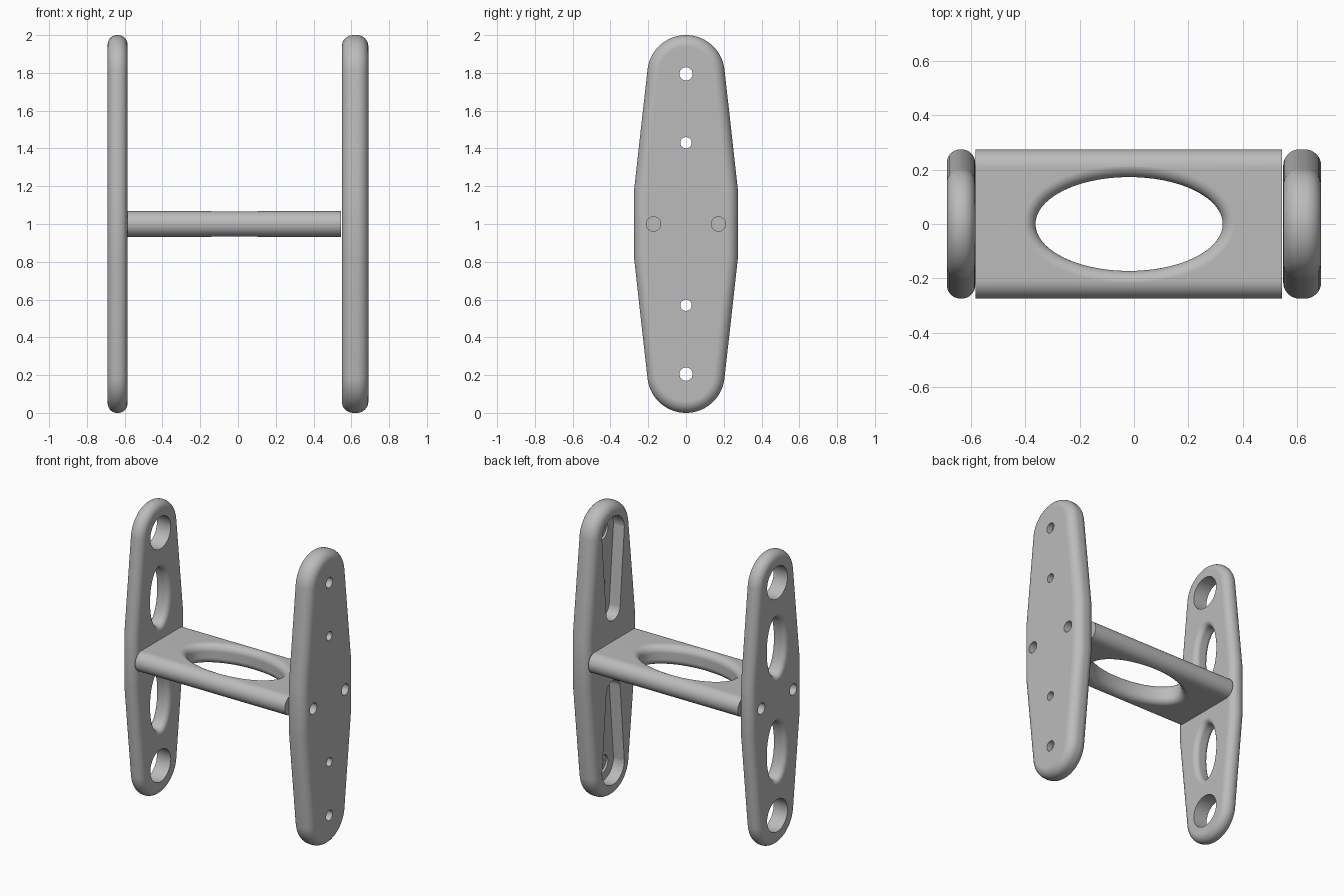
import bpy, bmesh
from math import sin, cos, pi
from mathutils import Vector

if "Cube" in bpy.data.objects:
    bpy.data.objects.remove(bpy.data.objects["Cube"], do_unlink=True)

grey = bpy.data.materials.new("plain grey")
grey.use_nodes = True
grey.diffuse_color = (0.5, 0.5, 0.5, 1)
grey.node_tree.nodes["Principled BSDF"].inputs["Base Color"].default_value = (0.5, 0.5, 0.5, 1)

MID = 1.0  # height of the symmetry plane


def arc(u, v, ru, rv, start, end, steps):
    return [Vector((u + ru * cos(start + (end - start) * i / steps),
                    v + rv * sin(start + (end - start) * i / steps)))
            for i in range(steps + 1)]


def oval(u, v, ru, rv, steps=64):
    return arc(u, v, ru, rv, 0, 2 * pi, steps)[:-1]


def flipped(outline):
    """Half turn about the middle of the plate."""
    return [Vector((-p.x, 2 * MID - p.y)) for p in outline]


def offset(outline, amount):
    """Grow a counter-clockwise convex outline with mitred corners."""
    result = []
    for i, p in enumerate(outline):
        a = (p - outline[i - 1]).normalized()
        b = (outline[(i + 1) % len(outline)] - p).normalized()
        na, nb = Vector((a.y, -a.x)), Vector((b.y, -b.x))
        result.append(p + (na + nb) * amount / (1 + na.dot(nb)))
    return result


def loft(name, outline, rings, axis="X"):
    """Stack offset copies of an outline; rings hold (position, offset)."""
    bm = bmesh.new()
    loops = []
    for d, grow in rings:
        loops.append([bm.verts.new((d, p.x, p.y) if axis == "X" else (p.x, p.y, d))
                      for p in offset(outline, grow)])
    n = len(outline)
    for low, high in zip(loops, loops[1:]):
        for i in range(n):
            j = (i + 1) % n
            bm.faces.new((low[i], low[j], high[j], high[i]))
    bm.faces.new(loops[0])
    bm.faces.new(loops[-1])
    bmesh.ops.recalc_face_normals(bm, faces=bm.faces)
    mesh = bpy.data.meshes.new(name)
    bm.to_mesh(mesh)
    bm.free()
    mesh.materials.append(grey)
    obj = bpy.data.objects.new(name, mesh)
    bpy.context.collection.objects.link(obj)
    return obj


def rounded(low, high, r, sign, steps=8):
    """Rings for rounded rims: sign -1 rounds a solid, +1 flares a hole."""
    quarter = [(r * (1 - sin(a)), sign * r * (1 - cos(a)))
               for a in (pi / 2 * i / steps for i in range(steps + 1))]
    rings = [(low + d, g) for d, g in reversed(quarter)]
    rings += [(high - d, g) for d, g in quarter]
    if sign > 0:
        rings = [(low - 0.03, r)] + rings + [(high + 0.03, r)]
    return rings


def cut(target, cutter):
    cutter.hide_render = True
    mod = target.modifiers.new("cut", "BOOLEAN")
    mod.operation, mod.solver, mod.object = "DIFFERENCE", "EXACT", cutter
    bpy.context.view_layer.objects.active = target
    bpy.ops.object.modifier_apply(modifier=mod.name)
    bpy.data.objects.remove(cutter, do_unlink=True)


def finish(obj):
    bpy.ops.object.select_all(action="DESELECT")
    obj.select_set(True)
    bpy.context.view_layer.objects.active = obj
    bpy.ops.object.shade_smooth_by_angle(angle=0.5)
    mod = obj.modifiers.new("even shading", "WEIGHTED_NORMAL")
    mod.keep_sharp = True


# Side plate outline: wide waist, tapering to round ends
end_z = 1.795
half = [Vector((0.275, 1.18))] + arc(0, end_z, 0.205, 0.205, 0.11, pi - 0.11, 32) \
    + [Vector((-0.275, 1.18))]
plate = half + flipped(half)

# Right plate: lightened with large round and oval windows
in_r, out_r = -0.585, -0.69
right_plate = loft("right_plate", plate, rounded(out_r, in_r, 0.05, -1))
window = oval(0, 1.355, 0.09, 0.2)
port = oval(0, end_z, 0.11, 0.11)
for shape in (window, flipped(window)):
    cut(right_plate, loft("cutter", shape, rounded(out_r, in_r, 0.035, 1)))
for shape in (port, flipped(port)):
    cut(right_plate, loft("cutter", shape, [(out_r - 0.03, 0), (in_r + 0.03, 0)]))

# Left plate: pocketed inside, with small screw holes
in_l, out_l, floor = 0.55, 0.69, 0.632
left_plate = loft("left_plate", plate, rounded(in_l, out_l, 0.06, -1))
pocket = arc(0, end_z, 0.12, 0.12, 0, pi, 32) + arc(0, 1.28, 0.075, 0.075, pi, 2 * pi, 24)
screw = oval(0, end_z, 0.035, 0.035, 32)
slot_hole = oval(0, 1.43, 0.03, 0.03, 32)
for turn in (lambda s: s, flipped):
    cut(left_plate, loft("cutter", turn(pocket), [(in_l - 0.03, 0), (floor, 0)]))
    cut(left_plate, loft("cutter", turn(screw),
                         [(floor - 0.02, 0.025), (floor + 0.015, 0.025),
                          (floor + 0.016, 0), (out_l + 0.03, 0)]))
    cut(left_plate, loft("cutter", turn(slot_hole), [(floor - 0.02, 0), (out_l + 0.03, 0)]))

# Bolt holes in both plates
for side in (-0.172, 0.172):
    bolt = oval(side, MID, 0.038, 0.038, 32)
    cut(right_plate, loft("cutter", bolt, [(out_r - 0.03, 0), (in_r + 0.03, 0)]))
    cut(left_plate, loft("cutter", bolt, [(in_l - 0.03, 0), (out_l + 0.03, 0)]))

# Crossbar: flat bar with round edges and a large oval opening
t = 0.0675
section = arc(0.275 - t, MID, t, t, -pi / 2, pi / 2, 20) \
    + arc(t - 0.275, MID, t, t, pi / 2, 3 * pi / 2, 20)
crossbar = loft("crossbar", section, [(in_r, 0), (in_l - 0.004, 0)])
opening = oval(-0.018, 0, 0.345, 0.173, 96)
cut(crossbar, loft("cutter", opening, rounded(MID - t, MID + t, 0.045, 1), "Z"))

for part in (right_plate, left_plate, crossbar):
    finish(part)
